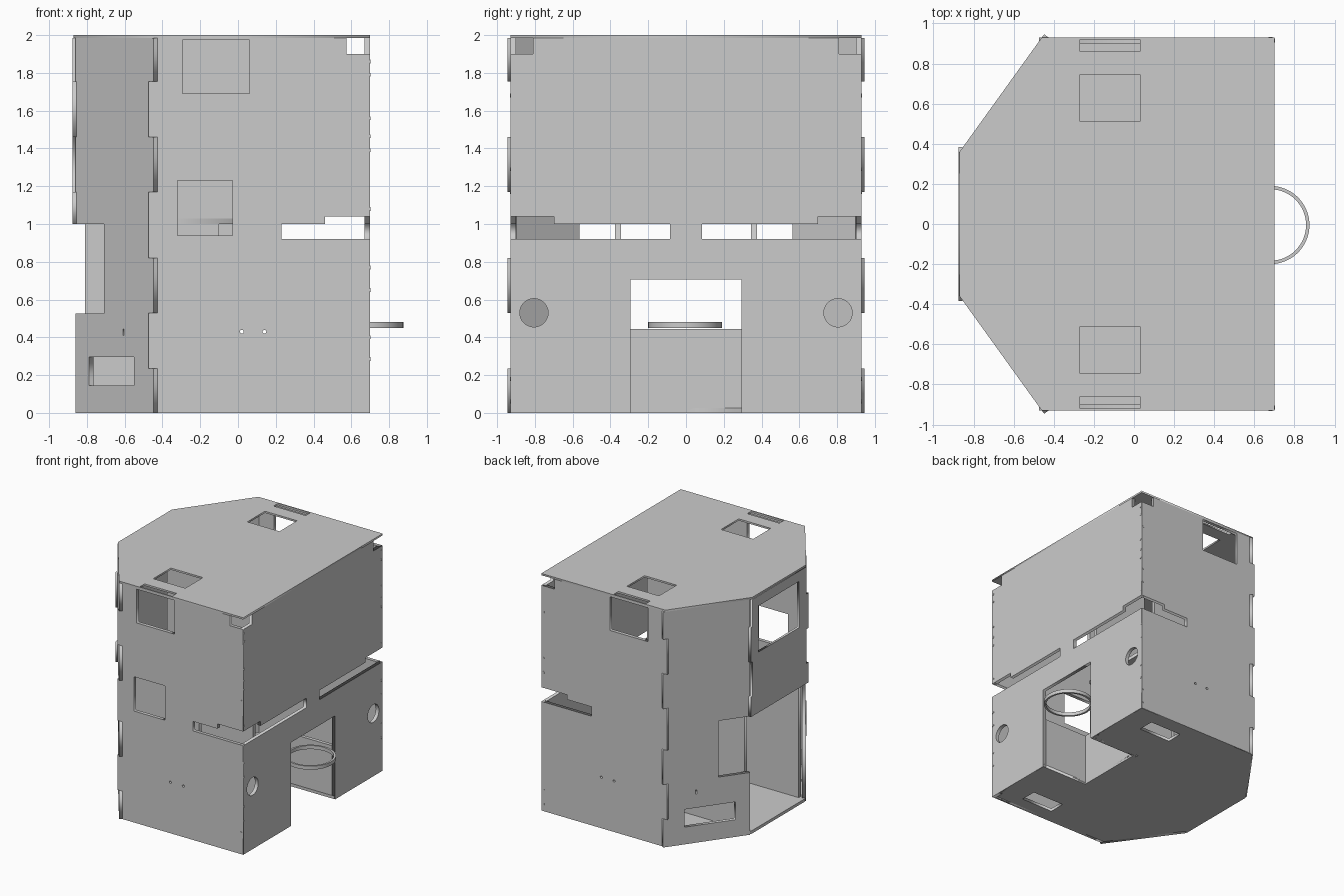
import bpy
from math import sin, cos, pi, hypot
from mathutils import Matrix, Vector

if "Cube" in bpy.data.objects:
    bpy.data.objects.remove(bpy.data.objects["Cube"])

X, Y, Z = Vector((1, 0, 0)), Vector((0, 1, 0)), Vector((0, 0, 1))
T = 0.03


def rect(a, b, c, d):
    return [(a, c), (b, c), (b, d), (a, d)]


def circle(u, v, r, n=32):
    return [(u + r * cos(2 * pi * i / n), v + r * sin(2 * pi * i / n)) for i in range(n)]


def plate(name, outline, holes, origin, u, v, t=T):
    """Flat sheet with holes: a filled curve, extruded about its middle plane."""
    cu = bpy.data.curves.new(name, 'CURVE')
    cu.dimensions = '2D'
    cu.fill_mode = 'BOTH'
    cu.extrude = t / 2
    for loop in [outline] + holes:
        sp = cu.splines.new('POLY')
        sp.points.add(len(loop) - 1)
        for p, (a, b) in zip(sp.points, loop):
            p.co = (a, b, 0, 1)
        sp.use_cyclic_u = True
    ob = bpy.data.objects.new(name, cu)
    bpy.context.collection.objects.link(ob)
    m = Matrix((u, v, u.cross(v))).transposed().to_4x4()
    m.translation = Vector(origin)
    ob.matrix_world = m
    bpy.ops.object.select_all(action='DESELECT')
    ob.select_set(True)
    bpy.context.view_layer.objects.active = ob
    bpy.ops.object.convert(target='MESH')
    return bpy.context.object


def mirrored(half):
    return half + [(-a, b) for a, b in reversed(half)]


BREAKS = [1.985, 1.755, 1.46, 1.17, 0.82, 0.53, 0.235, 0]


def finger_edge(first, second):
    """Finger-joint edge running from the top down."""
    pts = []
    for i in range(len(BREAKS) - 1):
        a = second if i % 2 else first
        pts += [(a, BREAKS[i]), (a, BREAKS[i + 1])]
    return pts


# Roof with cable openings
roof_half = [(-0.87, 0.36), (-0.46, 0.93), (0.70, 0.93)]
roof = roof_half + [(a, -b) for a, b in reversed(roof_half)]
holes = []
for s in (-1, 1):
    holes += [rect(-0.27, 0.03, s * 0.51, s * 0.745), rect(-0.27, 0.03, s * 0.86, s * 0.92)]
plate("roof", roof, holes, (0, 0, 1.9925), X, Y, 0.015)

# Floor with a bay cut into the right side
floor_half = [(-0.86, 0.36), (-0.455, 0.925), (0.695, 0.925), (0.695, 0.295), (0.26, 0.295)]
floor = floor_half + [(a, -b) for a, b in reversed(floor_half)]
plate("floor", floor, [rect(0.19, 0.49, s * 0.66, s * 0.80) for s in (-1, 1)],
      (0, 0, 0.0125), X, Y, 0.025)

# Right wall with bay opening, slots and round holes
half = [(0.295, 0.705), (0.295, 0), (0.929, 0), (0.929, 0.92), (0.085, 0.92), (0.085, 1.0),
        (0.70, 1.0), (0.70, 1.04), (0.929, 1.04), (0.929, 1.9), (0.81, 1.9), (0.81, 1.985)]
plate("right_wall", mirrored(half), [circle(s * 0.805, 0.53, 0.075) for s in (-1, 1)],
      (0.70 - T / 2, 0, 0), Y, Z)

# Back wall above the open rear bay
tabs = [(0.385, 1.0), (0.385, 1.17), (0.36, 1.17), (0.36, 1.46), (0.385, 1.46),
        (0.385, 1.755), (0.36, 1.755), (0.36, 1.985)]
plate("left_end_wall", mirrored(tabs), [rect(-0.26, 0.28, 1.51, 1.90)],
      (-0.875 + 0.01, 0, 0), Y, Z, 0.02)

LEN = hypot(0.41, 0.57)


def along(x):
    return (-0.46 - x) * LEN / 0.41


for s, tag in ((-1, "front"), (1, "rear")):
    # Long side walls
    outline = [(0.699, 0), (0.699, 0.92), (0.23, 0.92), (0.23, 1), (0.46, 1), (0.46, 1.04),
               (0.699, 1.04), (0.699, 1.9), (0.575, 1.9), (0.575, 1.985)]
    outline += finger_edge(-0.435, -0.475)
    holes = [rect(-0.295, 0.06, 1.69, 1.975), circle(0.02, 0.43, 0.01, 12),
             circle(0.14, 0.43, 0.01, 12)]
    if s < 0:
        holes.append(rect(-0.32, -0.03, 0.94, 1.23))
    plate(tag + "_wall", outline, holes, (0, s * (0.93 - T / 2), 0), X, Z)

    # Slanted corner walls
    u = Vector((-0.41, -0.57 * s, 0)) / LEN
    out = Vector((-0.57, 0.41 * s, 0)) / LEN
    outline = [(along(-0.86), 0), (along(-0.86), 0.525), (along(-0.71), 0.525),
               (along(-0.71), 1.0), (along(-0.86), 1.0), (along(-0.86), 1.985)]
    outline = outline + finger_edge(-0.02, 0.02)
    holes = [rect(along(-0.55), along(-0.79), 0.145, 0.295),
             rect(along(-0.603), along(-0.608), 0.41, 0.445)]
    plate(tag + "_slanted_wall", outline, holes,
          Vector((-0.46, s * 0.93, 0)) - out * T / 2, u, Z)

    # Inner dividers, lower and upper
    plate(tag + "_lower_divider", rect(-0.81, -0.10, 0.025, 1.0), [], (0, s * 0.36, 0), X, Z)
    plate(tag + "_upper_divider", rect(-0.40, 0.10, 1.03, 1.985), [], (0, s * 0.36, 0), X, Z)

    # Sides of the right bay
    plate(tag + "_bay_side", rect(0.26, 0.67, 0, 0.445), [], (0, s * (0.295 + T / 2), 0), X, Z)

# Back of the right bay and inner deck
plate("bay_back", rect(-0.325, 0.325, 0, 0.445), [], (0.26 - T / 2, 0, 0), Y, Z)
plate("inner_deck", rect(-0.855, 0.15, -0.375, 0.375), [], (0, 0, 1.015), X, Y)

# Holding ring
ring = plate("holder_ring", circle(0, 0, 0.195, 64), [circle(0, 0, 0.178, 64)],
             (0.68, -0.005, 0.465), X, Y, 0.03)
bpy.ops.object.shade_smooth_by_angle()

# Small screws along the corner joints


def screw(loc, rot):
    bpy.ops.mesh.primitive_cylinder_add(vertices=12, radius=0.01, depth=0.02,
                                        location=loc, rotation=rot)
    bpy.context.object.name = "screw"


for s in (-1, 1):
    for z in (1.86, 1.79, 1.56, 1.465, 1.39, 1.08, 0.77, 0.65, 0.4, 0.285):
        screw((0.692, s * 0.915, z), (0, pi / 2, 0))
    for z in (1.68, 1.29, 1.17, 0.18, 0.06):
        screw((0.68, s * 0.922, z), (pi / 2, 0, 0))
